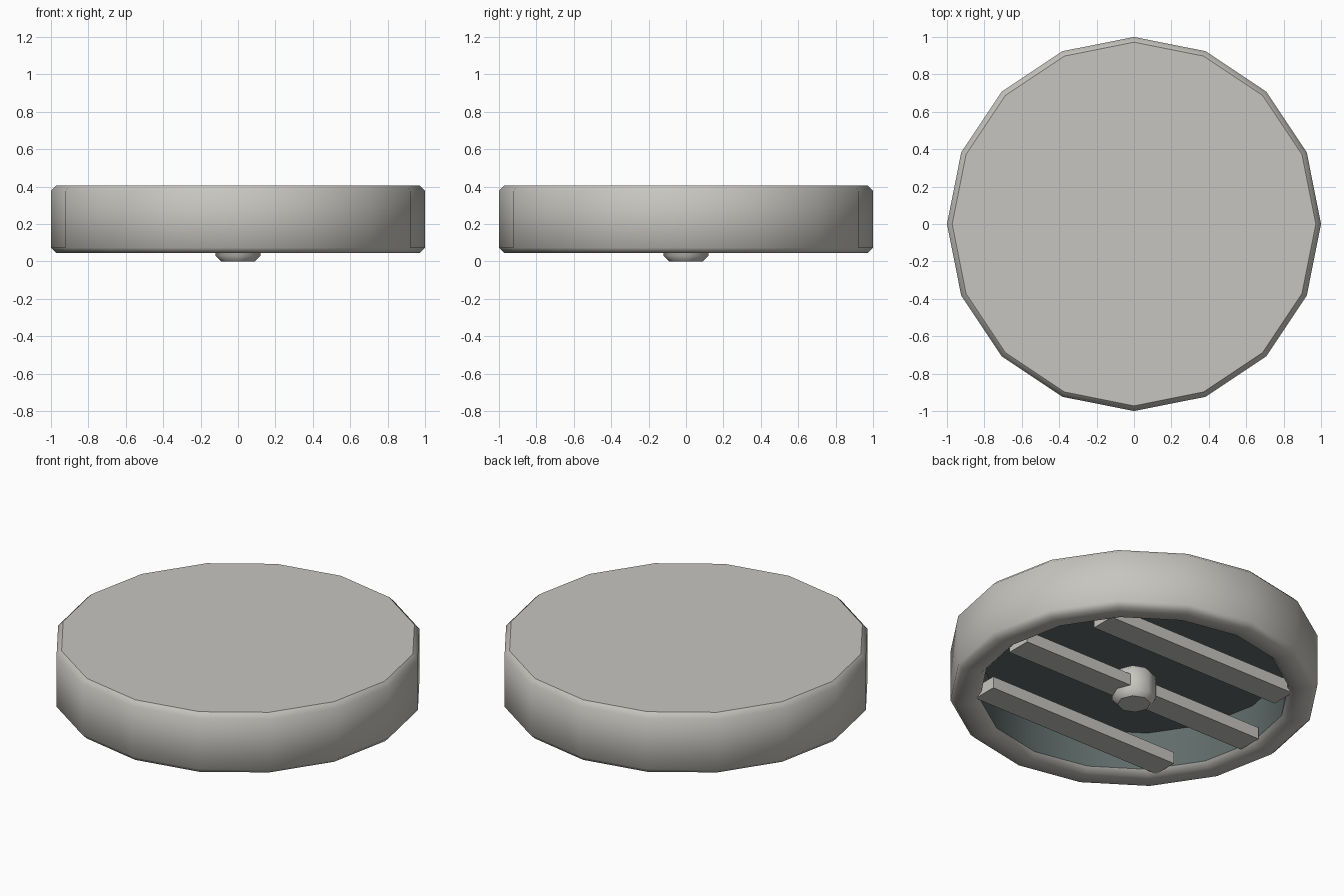
import bpy, bmesh, math

if "Cube" in bpy.data.objects:
    bpy.data.objects.remove(bpy.data.objects["Cube"])


def material(name, rgb):
    m = bpy.data.materials.new(name)
    m.diffuse_color = (*rgb, 1)
    m.use_nodes = True
    m.node_tree.nodes["Principled BSDF"].inputs["Base Color"].default_value = m.diffuse_color
    return m


shell_grey = material("warm grey", (0.57, 0.56, 0.525))
recess_dark = material("dark teal grey", (0.115, 0.15, 0.145))


def finish(bm, name, mats):
    bmesh.ops.recalc_face_normals(bm, faces=bm.faces)
    me = bpy.data.meshes.new(name)
    bm.to_mesh(me)
    bm.free()
    for m in mats:
        me.materials.append(m)
    ob = bpy.data.objects.new(name, me)
    bpy.context.collection.objects.link(ob)
    return ob


def lathe(name, profile, sides, mats, rule=None):
    """Turn (radius, z) points about z, with flat caps at both ends."""
    bm = bmesh.new()
    rings = [[bm.verts.new((r * math.cos(math.tau * i / sides),
                            r * math.sin(math.tau * i / sides), z))
              for i in range(sides)] for r, z in profile]
    for k, (a, b) in enumerate(zip(rings, rings[1:])):
        for i in range(sides):
            j = (i + 1) % sides
            f = bm.faces.new((a[i], a[j], b[j], b[i]))
            f.smooth = True
            f.material_index = rule(k) if rule else 0
    first, last = bm.faces.new(rings[0]), bm.faces.new(rings[-1])
    last.material_index = rule(len(profile)) if rule else 0
    # crisp borders round the flat caps and where the material changes
    for e in bm.edges:
        fs = e.link_faces
        if first in fs or last in fs or fs[0].material_index != fs[1].material_index:
            e.smooth = False
    return finish(bm, name, mats)


# Round housing: closed top, bevelled wall and rim, dark recess underneath
housing_profile = [(0.972, 0.405), (1.0, 0.377), (1.0, 0.073), (0.972, 0.045),
                   (0.868, 0.045), (0.84, 0.073), (0.84, 0.30)]
lathe("housing", housing_profile, 16, [shell_grey, recess_dark],
      lambda k: 1 if k >= 5 else 0)

# Three parallel slats across the opening
for n, (y, half) in enumerate([(-0.5, 0.64), (0, 0.82), (0.5, 0.64)]):
    bm = bmesh.new()
    bmesh.ops.create_cube(bm, size=1)
    for v in bm.verts:
        v.co.x *= 2 * half
        v.co.y = v.co.y * 0.15 + y
        v.co.z = v.co.z * 0.07 + 0.087
    finish(bm, f"slat_{n + 1}", [shell_grey])

# Eight-sided centre knob with bevelled ends
lathe("centre_knob", [(0.09, 0.0), (0.12, 0.03), (0.12, 0.16), (0.09, 0.19)],
      8, [shell_grey])
